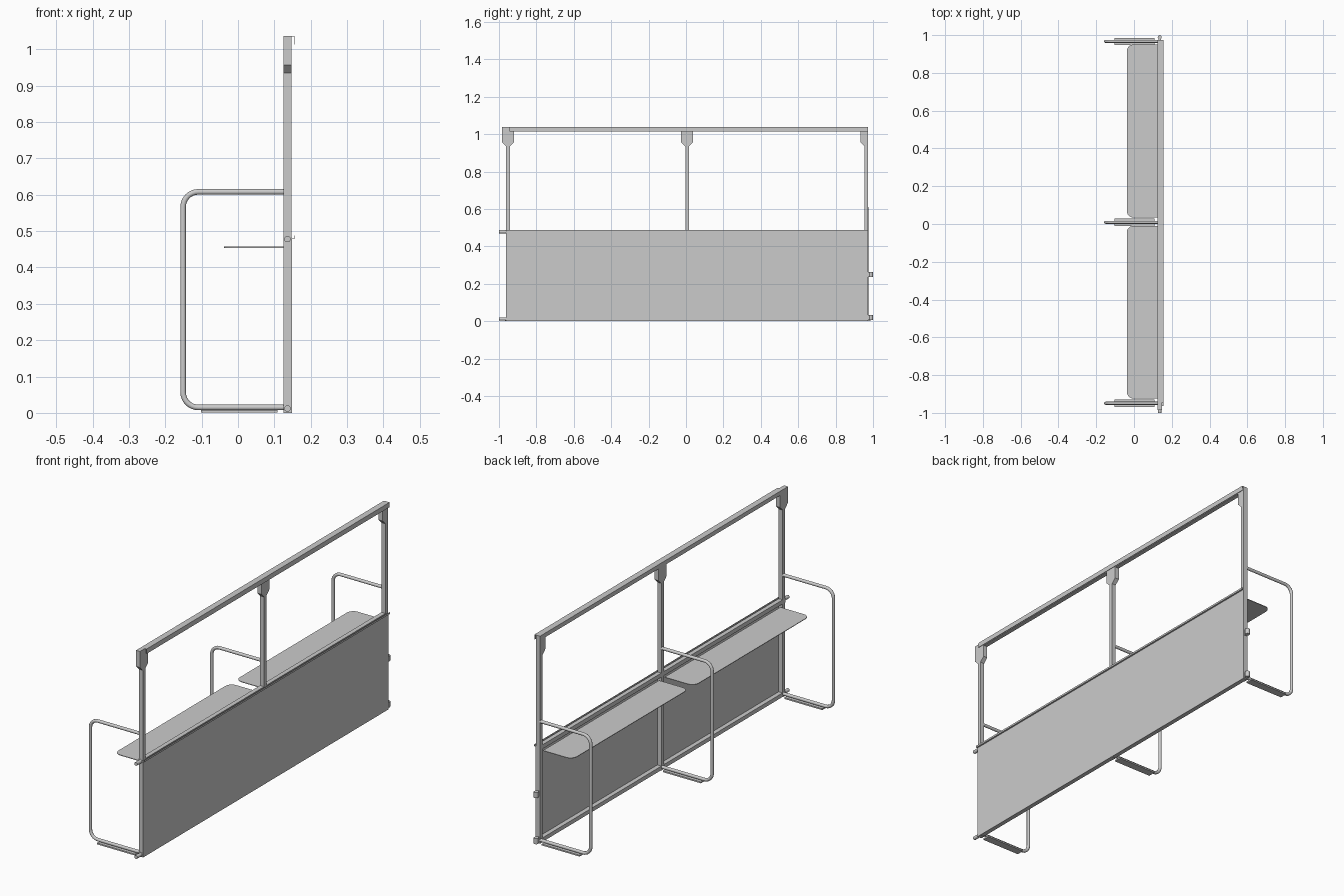
import bpy, bmesh, math
from mathutils import Vector

cube = bpy.data.objects.get("Cube")
if cube:
    bpy.data.objects.remove(cube, do_unlink=True)

grey = bpy.data.materials.new("light grey metal")
grey.use_nodes = True
colour = (0.6, 0.6, 0.6, 1)
grey.diffuse_color = colour
grey.node_tree.nodes["Principled BSDF"].inputs["Base Color"].default_value = colour


def finish(name, bm):
    bmesh.ops.recalc_face_normals(bm, faces=bm.faces)
    mesh = bpy.data.meshes.new(name)
    bm.to_mesh(mesh)
    bm.free()
    mesh.materials.append(grey)
    ob = bpy.data.objects.new(name, mesh)
    bpy.context.collection.objects.link(ob)
    return ob


def smooth(ob):
    bpy.ops.object.select_all(action='DESELECT')
    ob.select_set(True)
    bpy.context.view_layer.objects.active = ob
    bpy.ops.object.shade_smooth_by_angle(angle=math.radians(40))


def box(name, x, y, z):
    bm = bmesh.new()
    bmesh.ops.create_cube(bm, size=1)
    for v in bm.verts:
        v.co = [(a + b) / 2 + c * (b - a) for (a, b), c in zip((x, y, z), v.co)]
    return finish(name, bm)


def prism(name, points, offset):
    """Extrude a planar outline by an offset."""
    bm = bmesh.new()
    face = bm.faces.new([bm.verts.new(p) for p in points])
    geom = bmesh.ops.extrude_face_region(bm, geom=[face])["geom"]
    moved = [g for g in geom if isinstance(g, bmesh.types.BMVert)]
    bmesh.ops.translate(bm, verts=moved, vec=offset)
    return finish(name, bm)


def arc(cx, cy, r, start, end, steps=8):
    return [(cx + r * math.cos(math.radians(start + (end - start) * i / steps)),
             cy + r * math.sin(math.radians(start + (end - start) * i / steps)))
            for i in range(steps + 1)]


def tube(name, points, radius):
    """Round bar along a path that stays in one y plane or one straight line."""
    curve = bpy.data.curves.new(name, 'CURVE')
    curve.dimensions = '3D'
    curve.bevel_depth = radius
    curve.bevel_resolution = 3
    curve.use_fill_caps = True
    spline = curve.splines.new('POLY')
    spline.points.add(len(points) - 1)
    for p, co in zip(spline.points, points):
        p.co = (*co, 1)
    curve.materials.append(grey)
    ob = bpy.data.objects.new(name, curve)
    bpy.context.collection.objects.link(ob)
    bpy.ops.object.select_all(action='DESELECT')
    ob.select_set(True)
    bpy.context.view_layer.objects.active = ob
    bpy.ops.object.convert(target='MESH')
    smooth(bpy.context.view_layer.objects.active)


X = (0.125, 0.147)          # depth of the square-section frame
END_A, END_B = -0.963, 0.974
TOP = 1.037
HALF = 0.01

# Posts, flared post heads, looped side frames and floor plates
for label, y in (("front", -0.952), ("middle", 0.006), ("rear", 0.964)):
    box(label + "_post", X, (y - HALF, y + HALF), (0, 1.016))
    lo, hi = y - 0.032, min(y + 0.032, END_B)
    prism(label + "_post_head",
          [(X[0], lo, 1.016), (X[0], lo, 0.957), (X[0], y - HALF, 0.935),
           (X[0], min(y + HALF, hi), 0.935), (X[0], hi, 0.957), (X[0], hi, 1.016)],
          Vector((X[1] - X[0], 0, 0)))
    r, left, low, high = 0.042, -0.151, 0.015, 0.608
    path = [(0.13, high)] + arc(left + r, high - r, r, 90, 180)
    path += arc(left + r, low + r, r, 180, 270) + [(0.13, low)]
    tube(label + "_loop_frame", [(px, y + 0.003, pz) for px, pz in path], 0.008)
    box(label + "_floor_plate", (-0.102, 0.108), (y - 0.016, y + 0.022), (0.001, 0.008))

# Horizontal rails
box("top_rail", X, (-0.984, END_B), (1.016, TOP))
box("middle_rail", X, (END_A, END_B), (0.466, 0.487))
box("bottom_rail", X, (END_A, END_B), (0.002, 0.022))

# Folded lip along the top rail
box("top_lip", (X[1], 0.156), (-0.945, END_B), (TOP - 0.002, TOP))
box("top_lip_drop", (0.154, 0.156), (-0.945, END_B), (1.013, TOP - 0.002))

# Advertising-style sheet panel with gutter
box("sheet_panel", (0.147, 0.149), (END_A, END_B), (0, 0.482))
box("panel_gutter", (0.147, 0.157), (END_A, END_B), (0.479, 0.481))
box("panel_gutter_edge", (0.155, 0.157), (END_A, END_B), (0.481, 0.488))

# Thin shelves with rounded outer corners
for label, a, b in (("front", -0.924, -0.01), ("rear", 0.034, 0.95)):
    r, edge = 0.035, -0.038
    outline = [(X[0], b)] + arc(edge + r, b - r, r, 90, 180)
    outline += arc(edge + r, a + r, r, 180, 270) + [(X[0], a)]
    prism(label + "_shelf", [(px, py, 0.454) for px, py in outline], Vector((0, 0, 0.003)))

# Connecting pins at one end, sockets at the other
for label, z in (("upper", 0.478), ("lower", 0.012)):
    tube(label + "_pin", [(0.136, -1, z), (0.136, -0.955, z)], 0.009)
for label, z in (("upper", 0.235), ("lower", 0.005)):
    tube(label + "_socket", [(0.136, 0.989, z), (0.136, 0.989, z + 0.028)], 0.011)
    box(label + "_socket_tab", (0.13, 0.142), (0.97, 0.982), (z, z + 0.028))
